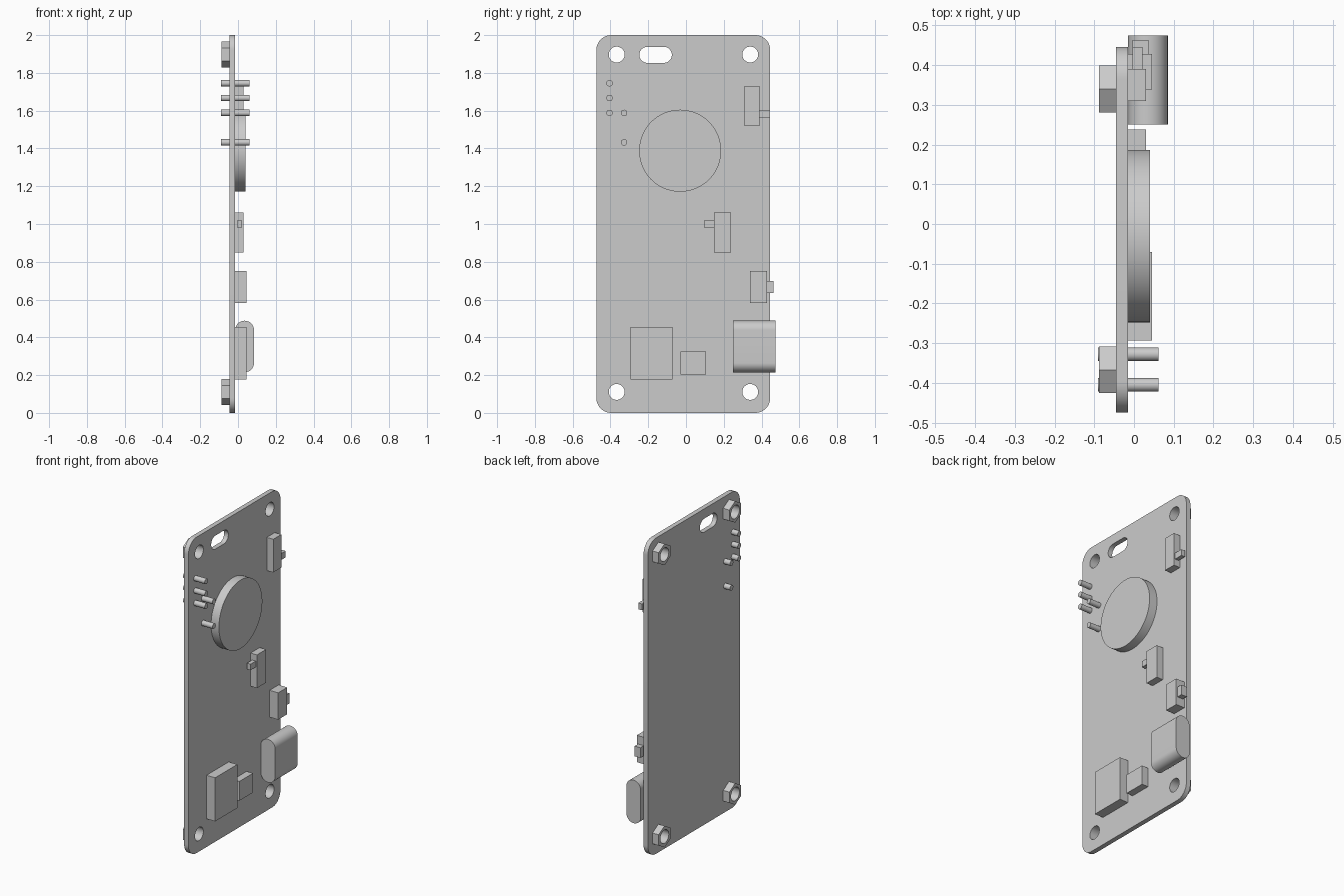
import bpy, bmesh, math
from mathutils import Matrix

if "Cube" in bpy.data.objects:
    bpy.data.objects.remove(bpy.data.objects["Cube"], do_unlink=True)

grey = bpy.data.materials.new("plain_grey")
grey.use_nodes = True
grey.diffuse_color = (0.6, 0.6, 0.6, 1)
grey.node_tree.nodes["Principled BSDF"].inputs["Base Color"].default_value = (0.6, 0.6, 0.6, 1)

# Profile planes: local (u, v, depth) mapped to world axes
ALONG_X = Matrix(((0, 0, 1, 0), (1, 0, 0, 0), (0, 1, 0, 0), (0, 0, 0, 1)))
ALONG_Y = ALONG_X @ ALONG_X

BACK, FACE = -0.045, -0.015   # the two sides of the board


def circle(u, v, r, n=48, start=0.0):
    return [(u + r * math.cos(start + math.tau * i / n),
             v + r * math.sin(start + math.tau * i / n)) for i in range(n)]


def rounded(u0, u1, v0, v1, r, n=12):
    """Rectangle outline with rounded corners."""
    corners = [(u1 - r, v1 - r), (u0 + r, v1 - r), (u0 + r, v0 + r), (u1 - r, v0 + r)]
    return [(u + r * math.cos(math.pi / 2 * (q + i / n)),
             v + r * math.sin(math.pi / 2 * (q + i / n)))
            for q, (u, v) in enumerate(corners) for i in range(n + 1)]


def rect(u0, u1, v0, v1):
    return [(u0, v0), (u1, v0), (u1, v1), (u0, v1)]


def prism(name, outlines, d0, d1, frame=ALONG_X):
    """Extrude a filled outline; further outlines become holes."""
    curve = bpy.data.curves.new(name, "CURVE")
    curve.dimensions = "2D"
    curve.fill_mode = "BOTH"
    curve.extrude = (d1 - d0) / 2
    for pts in outlines:
        spline = curve.splines.new("POLY")
        spline.points.add(len(pts) - 1)
        for p, (u, v) in zip(spline.points, pts):
            p.co = (u, v, 0, 1)
        spline.use_cyclic_u = True
    helper = bpy.data.objects.new(name + "_outline", curve)
    bpy.context.collection.objects.link(helper)
    graph = bpy.context.evaluated_depsgraph_get()
    mesh = bpy.data.meshes.new_from_object(helper.evaluated_get(graph))
    bpy.data.objects.remove(helper, do_unlink=True)
    bpy.data.curves.remove(curve)

    bm = bmesh.new()
    bm.from_mesh(mesh)
    bmesh.ops.remove_doubles(bm, verts=bm.verts, dist=1e-5)
    bmesh.ops.transform(bm, verts=bm.verts,
                        matrix=frame @ Matrix.Translation((0, 0, (d0 + d1) / 2)))
    bmesh.ops.recalc_face_normals(bm, faces=bm.faces)
    bm.to_mesh(mesh)
    bm.free()
    mesh.materials.clear()
    mesh.materials.append(grey)
    obj = bpy.data.objects.new(name, mesh)
    bpy.context.collection.objects.link(obj)
    bpy.ops.object.select_all(action="DESELECT")
    obj.select_set(True)
    bpy.context.view_layer.objects.active = obj
    bpy.ops.object.shade_smooth_by_angle(angle=math.radians(30))
    return obj


# Board with four mounting holes and a strap slot
mounts = [(y, z) for y in (-0.367, 0.34) for z in (0.111, 1.897)]
board = [rounded(-0.475, 0.446, 0, 2, 0.08), rounded(-0.247, -0.075, 1.853, 1.938, 0.0424)]
prism("board", board + [circle(y, z, 0.042) for y, z in mounts], BACK, FACE)

# Hex nuts behind the mounting holes
for i, (y, z) in enumerate(mounts):
    prism(f"nut_{i + 1}", [circle(y, z, 0.068, 6, math.pi / 2), circle(y, z, 0.042)],
          -0.088, BACK)

# Pins passing through the board
pins = [(-0.405, 1.745), (-0.405, 1.667), (-0.405, 1.588), (-0.328, 1.588), (-0.328, 1.432)]
for i, (y, z) in enumerate(pins):
    prism(f"pin_{i + 1}", [circle(y, z, 0.017, 24)], -0.09, 0.062)

# Round battery
prism("battery", [circle(-0.031, 1.388, 0.217, 96)], FACE, 0.04)

# Box-shaped components: y range, z range, x range
boxes = {
    "upper_switch": (0.31, 0.39, 1.52, 1.73, FACE, 0.03),
    "upper_switch_lever": (0.39, 0.446, 1.562, 1.602, -0.004, 0.022),
    "middle_switch": (0.147, 0.238, 0.85, 1.06, FACE, 0.03),
    "middle_switch_lever": (0.095, 0.147, 0.981, 1.019, -0.004, 0.022),
    "button_body": (0.338, 0.428, 0.581, 0.751, FACE, 0.045),
    "button_cap": (0.428, 0.463, 0.634, 0.698, -0.004, 0.036),
    "large_chip": (-0.293, -0.071, 0.178, 0.454, FACE, 0.045),
    "small_chip": (-0.03, 0.107, 0.204, 0.326, FACE, 0.03),
}
for name, (y0, y1, z0, z1, x0, x1) in boxes.items():
    prism(name, [rect(y0, y1, z0, z1)], x0, x1)

# Rounded port overhanging the edge
prism("port", [rounded(0.215, 0.488, FACE, 0.085, 0.0498)], 0.25, 0.475, ALONG_Y)
